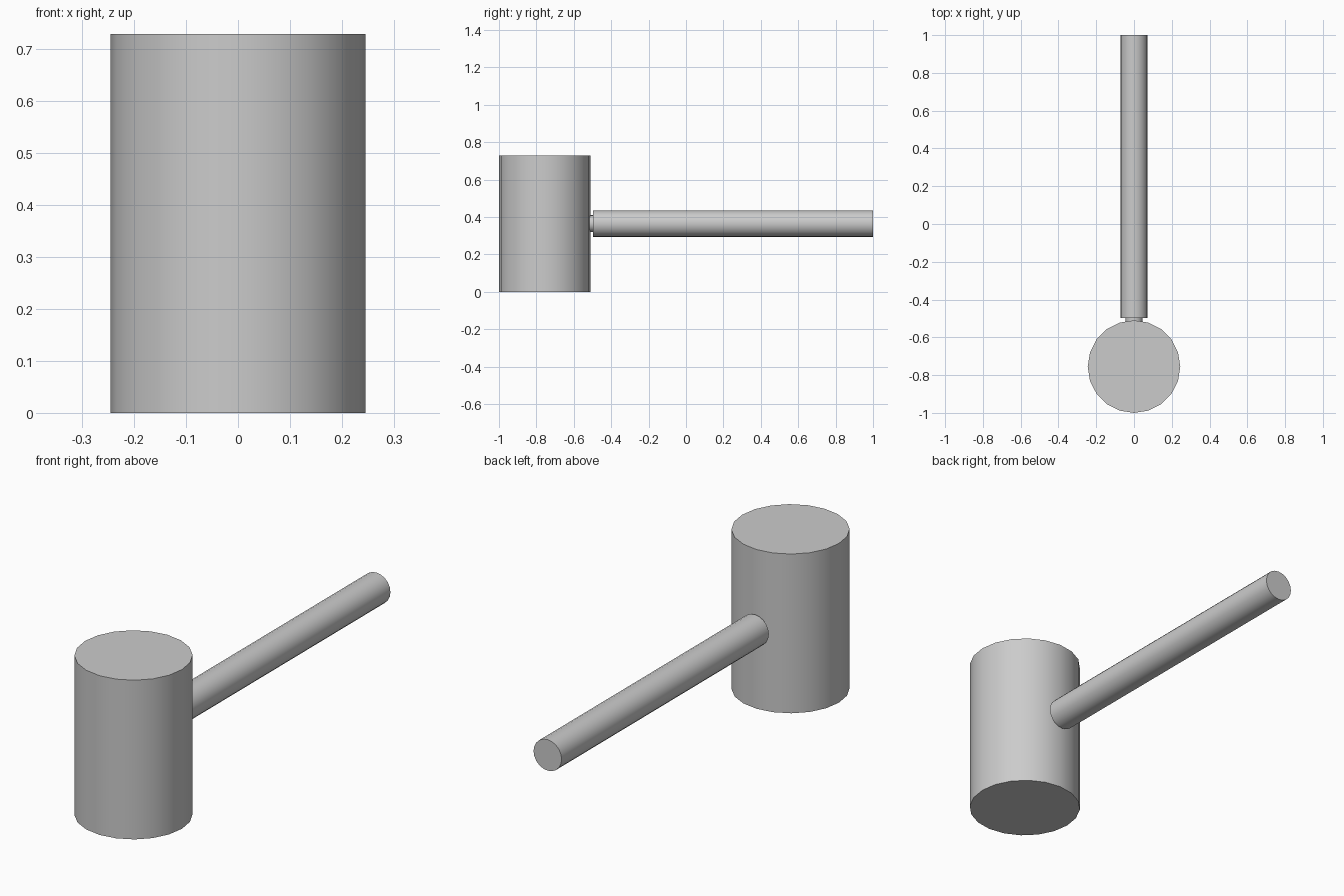
import bpy
from math import pi, radians

if "Cube" in bpy.data.objects:
    bpy.data.objects.remove(bpy.data.objects["Cube"])


def cylinder(name, sides, radius, start, end, axis):
    """Smooth-sided, flat-capped cylinder between two points along z or y."""
    mid = [(a + b) / 2 for a, b in zip(start, end)]
    length = sum(abs(b - a) for a, b in zip(start, end))
    rotation = (pi / 2, 0, 0) if axis == "y" else (0, 0, 0)
    bpy.ops.mesh.primitive_cylinder_add(
        vertices=sides, radius=radius, depth=length, location=mid, rotation=rotation)
    obj = bpy.context.object
    obj.name = name
    bpy.ops.object.shade_smooth_by_angle(angle=radians(30))
    return obj


HEAD_Y, MID_Z = -0.755, 0.365

# Upright mallet head
cylinder("mallet_head", 20, 0.245, (0, HEAD_Y, 0), (0, HEAD_Y, 0.728), "z")

# Thin neck joining the handle to the head
cylinder("neck", 20, 0.045, (0, -0.54, MID_Z), (0, -0.495, MID_Z), "y")

# Long round handle
cylinder("handle", 20, 0.071, (0, -0.497, MID_Z), (0, 1.0, MID_Z), "y")
